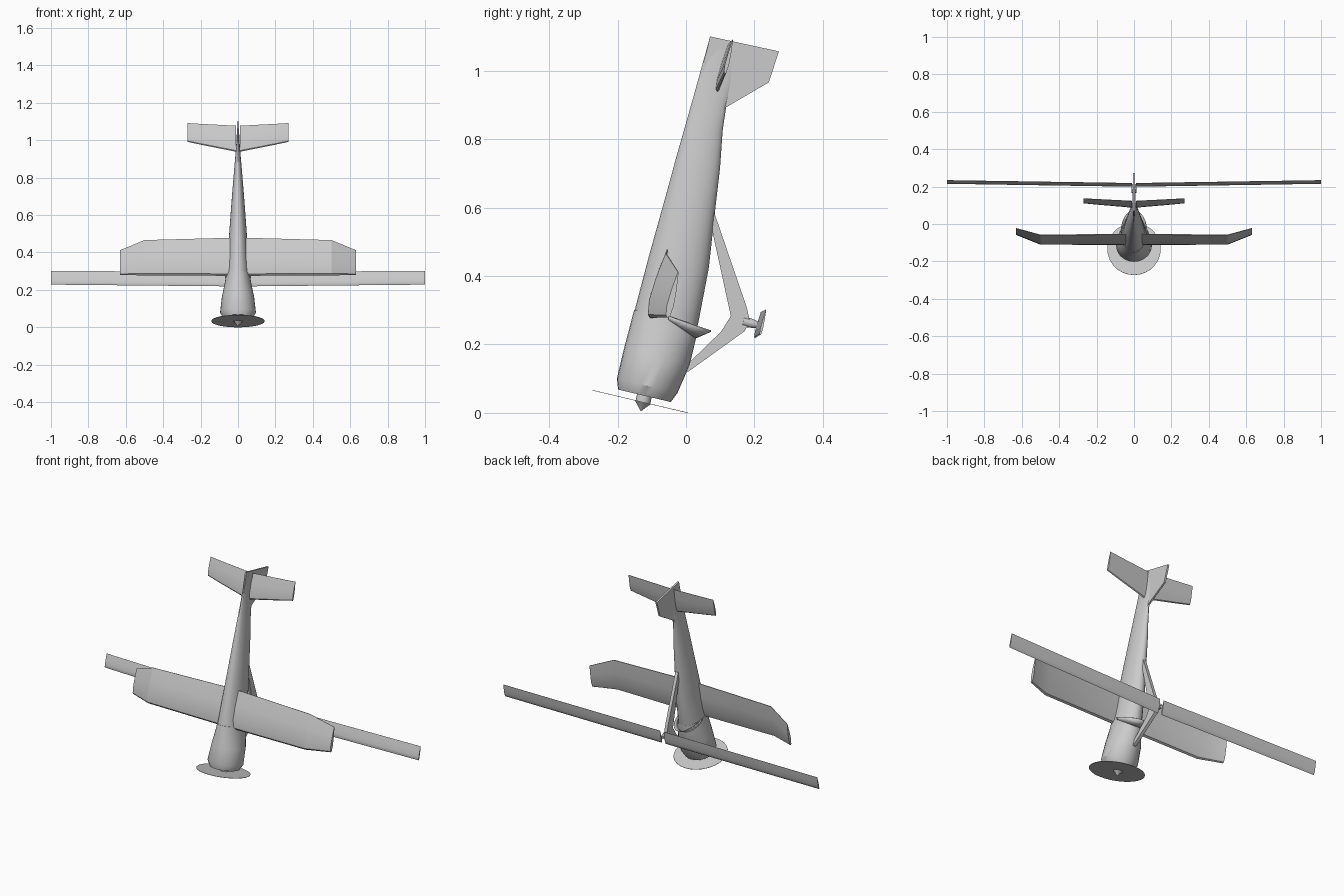
import bpy, bmesh, math
from mathutils import Vector

if "Cube" in bpy.data.objects:
    bpy.data.objects.remove(bpy.data.objects["Cube"])

grey = bpy.data.materials.new("light_grey")
grey.use_nodes = True
COLOUR = (0.6, 0.6, 0.6, 1)
grey.diffuse_color = COLOUR
grey.node_tree.nodes["Principled BSDF"].inputs["Base Color"].default_value = COLOUR

# The aircraft stands on its nose: "along" runs nose to tail, "up" is its own upward side
NOSE = Vector((0, -0.135, 0.01))
ALONG = Vector((0, 0.23, 0.973)).normalized()
UP = Vector((0, ALONG.z, -ALONG.y))


def place(x, a, b):
    return NOSE + Vector((x, 0, 0)) + ALONG * a + UP * b


def loft(name, rings, closed=True, caps=True, angle=35):
    """Skin a list of equal-length rings of points."""
    bm = bmesh.new()
    rows = [[bm.verts.new(p) for p in ring] for ring in rings]
    n = len(rows[0])
    for r0, r1 in zip(rows, rows[1:]):
        for i in range(n if closed else n - 1):
            j = (i + 1) % n
            bm.faces.new((r0[i], r0[j], r1[j], r1[i]))
    if caps:
        bm.faces.new(rows[0])
        bm.faces.new(rows[-1])
    bmesh.ops.recalc_face_normals(bm, faces=bm.faces)
    mesh = bpy.data.meshes.new(name)
    bm.to_mesh(mesh)
    bm.free()
    mesh.materials.append(grey)
    ob = bpy.data.objects.new(name, mesh)
    bpy.context.collection.objects.link(ob)
    bpy.ops.object.select_all(action="DESELECT")
    ob.select_set(True)
    bpy.context.view_layer.objects.active = ob
    bpy.ops.object.shade_smooth_by_angle(angle=math.radians(angle))
    return ob


def oval(a, half_width, low, high, n=28):
    mid, half = (low + high) / 2, (high - low) / 2
    return [place(half_width * math.cos(t), a, mid + half * math.sin(t))
            for t in (2 * math.pi * i / n for i in range(n))]


def disc_ring(a, r, b=0.004):
    return oval(a, r, b - r, b + r)


# Unit airfoil: (fraction of chord, fraction of half thickness)
AIRFOIL = [(0, 0), (0.04, 0.6), (0.25, 1), (0.6, 0.75),
           (1, 0.1), (1, -0.1), (0.6, -0.75), (0.25, -1), (0.04, -0.6)]


def section(x, lead, trail, b, half_thick):
    return [place(x, lead + u * (trail - lead), b + v * half_thick) for u, v in AIRFOIL]


def prism(name, points, half):
    return loft(name, [[p + Vector((s * half, 0, 0)) for p in points] for s in (-1, 1)])


# Fuselage and cowling
loft("fuselage", [oval(*r) for r in [
    (0.25, 0.066, -0.08, 0.108), (0.29, 0.061, -0.081, 0.108),
    (0.45, 0.051, -0.077, 0.101), (0.62, 0.039, -0.07, 0.08),
    (0.74, 0.03, -0.066, 0.066), (0.85, 0.021, -0.061, 0.048),
    (0.92, 0.015, -0.058, 0.042), (1.0, 0.009, -0.055, 0.045),
    (1.1, 0.004, -0.051, 0.04)]])
loft("engine_cowling", [
    disc_ring(0.07, 0.02), disc_ring(0.07, 0.066), disc_ring(0.043, 0.07), disc_ring(0.042, 0.079),
    oval(0.072, 0.096, -0.086, 0.096), oval(0.16, 0.086, -0.086, 0.112),
    oval(0.24, 0.07, -0.084, 0.112), oval(0.28, 0.064, -0.083, 0.108)])

# Propeller disc, shaft and spinner
loft("propeller_disc", [disc_ring(a, 0.143, -0.004) for a in (0.022, 0.0235)])
loft("propeller_shaft", [disc_ring(a, 0.022) for a in (0.02, 0.075)])
loft("spinner", [disc_ring(0.022, 0.024), disc_ring(0.012, 0.014), disc_ring(-0.004, 0.001)])

# Windscreen: a flared half collar ahead of the cockpit
base, rim = [], []
for i in range(17):
    t = math.pi * i / 16
    c, s = math.cos(t), math.sin(t)
    base.append(place(0.067 * c, 0.275 - 0.034 * s, 0.02 + 0.09 * s))
    rim.append(place(0.07 * c, 0.285 - 0.014 * s, 0.02 + 0.13 * s))
screen = loft("windscreen", [base, rim], closed=False, caps=False)
thick = screen.modifiers.new("thickness", "SOLIDIFY")
thick.thickness = 0.004
thick.offset = 0

# Wing: flat centre with raised tips
half_wing = [(0, 0.265, 0.475, -0.029, 0.019), (0.5, 0.268, 0.461, -0.03, 0.017),
             (0.63, 0.28, 0.417, 0.017, 0.01)]
stations = [(-x, *rest) for x, *rest in half_wing[:0:-1]] + half_wing
loft("wing", [section(*s) for s in stations], angle=20)

# Stabilisers and rotor blades, one per side
for side, label in ((1, "left"), (-1, "right")):
    loft(label + "_stabiliser", [
        section(side * 0.01, 0.955, 1.098, 0.006, 0.008),
        section(side * 0.2, 0.996, 1.11, 0.013, 0.007),
        section(side * 0.27, 1.012, 1.115, 0.016, 0.006)])
    loft(label + "_rotor_blade", [
        section(side * 0.012, 0.28, 0.358, 0.279, 0.004),
        section(side * 1.0, 0.293, 0.369, 0.292, 0.004)])

# Fin and rudder
prism("fin", [place(0, a, b) for a, b in [
    (0.86, -0.03), (0.87, 0.035), (0.917, 0.042), (1.017, 0.147),
    (1.112, 0.155), (1.108, -0.051), (0.95, -0.05)]], 0.005)

# Rotor mast: rear and front legs meeting below the hub
prism("rear_mast_leg", [Vector((0, y, z)) for y, z in [
    (0.06, 0.62), (0.079, 0.596), (0.178, 0.307), (0.187, 0.266),
    (0.17, 0.237), (0.131, 0.283), (0.073, 0.549)]], 0.009)
prism("front_mast_leg", [Vector((0, y, z)) for y, z in [
    (0.131, 0.283), (0.187, 0.266), (0.169, 0.237), (0.006, 0.12),
    (-0.02, 0.125), (0.0175, 0.155), (0.102, 0.237)]], 0.009)


# Rotor hub
def hub_ring(b, r):
    return [place(r * math.cos(t), 0.32 + r * math.sin(t), b)
            for t in (math.pi * i / 6 for i in range(12))]


loft("rotor_hub", [hub_ring(0.235, 0.014), hub_ring(0.255, 0.014), hub_ring(0.282, 0.009)])
